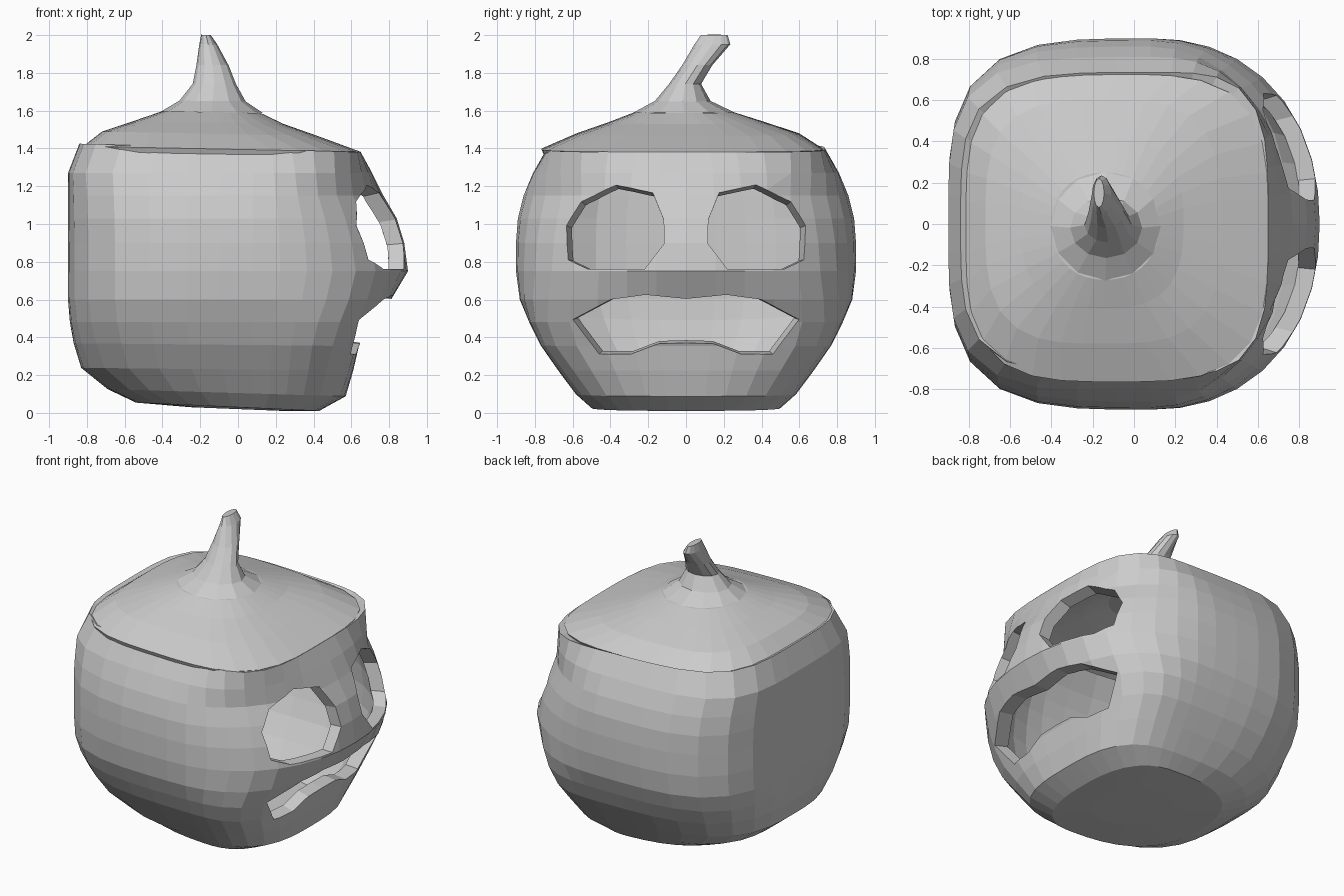
import bpy, bmesh
from math import cos, sin, pi

if "Cube" in bpy.data.objects:
    bpy.data.objects.remove(bpy.data.objects["Cube"])


def ring_points(z, x0, x1, y0, y1, nb, nf, mid, segs, tilt=0.0):
    """Squarish outline; nb / nf set how square the back (-x) and face (+x) halves are."""
    pts, cy, ry = [], (y0 + y1) / 2, (y1 - y0) / 2
    for i in range(segs):
        t = 2 * pi * i / segs
        c, s = cos(t), sin(t)
        n = nf if c >= 0 else nb
        r = (abs(c) ** n + abs(s) ** n) ** (-1 / n)
        x = mid + r * c * ((x1 - mid) if c >= 0 else (mid - x0))
        pts.append((x, cy + r * s * ry, z - tilt * x))
    return pts


def loft(name, rings, cap_start=False, cap_end=False):
    bm = bmesh.new()
    loops = [[bm.verts.new(p) for p in ring] for ring in rings]
    for a, b in zip(loops, loops[1:]):
        for i in range(len(a)):
            j = (i + 1) % len(a)
            bm.faces.new((a[i], a[j], b[j], b[i]))
    if cap_start:
        bm.faces.new(loops[0][::-1])
    if cap_end:
        bm.faces.new(loops[-1])
    bm.normal_update()
    me = bpy.data.meshes.new(name)
    bm.to_mesh(me)
    bm.free()
    ob = bpy.data.objects.new(name, me)
    bpy.context.collection.objects.link(ob)
    return ob


def shell(ob, thickness):
    m = ob.modifiers.new("shell", 'SOLIDIFY')
    m.thickness, m.offset = thickness, -1


def bake(ob):
    bpy.context.view_layer.update()
    me = bpy.data.meshes.new_from_object(
        ob.evaluated_get(bpy.context.evaluated_depsgraph_get()))
    ob.modifiers.clear()
    ob.data = me


def face_cutter(name, outline):
    """Prism along x that narrows towards the inside of the shell."""
    rings = []
    for x in (0.3, 1.1):
        s = 1 + 0.5 * (x - 0.68)
        rings.append([(x, y * s, 0.7 + (z - 0.7) * s) for y, z in outline])
    ob = loft(name, rings, True, True)
    bm = bmesh.new()
    bm.from_mesh(ob.data)
    bmesh.ops.recalc_face_normals(bm, faces=bm.faces)
    bm.to_mesh(ob.data)
    bm.free()
    ob.hide_render = True
    return ob


# Hollow body: z, back x, face x, half width y, squareness back, squareness face, tilt
PROFILE = [
    (0.03, -0.54, 0.43, 0.50, 2.6, 2.6, 0.045), (0.105, -0.69, 0.57, 0.585, 2.9, 3.0, 0.03),
    (0.23, -0.83, 0.61, 0.68, 3.1, 3.4, 0.01), (0.36, -0.87, 0.64, 0.77, 3.3, 3.8, 0.01),
    (0.48, -0.89, 0.70, 0.83, 3.5, 3.5, 0), (0.60, -0.90, 0.81, 0.88, 3.6, 2.6, 0),
    (0.75, -0.90, 0.90, 0.90, 3.6, 2.2, 0), (0.90, -0.90, 0.88, 0.90, 3.6, 2.1, 0),
    (1.03, -0.90, 0.84, 0.89, 3.7, 2.0, 0), (1.15, -0.90, 0.77, 0.86, 3.8, 2.0, 0),
    (1.27, -0.90, 0.71, 0.81, 4.0, 2.5, 0), (1.40, -0.84, 0.65, 0.735, 4.0, 3.8, 0.03)]
SEGS = 36
body_rings = [ring_points(0.02, -0.25, 0.25, -0.25, 0.25, 2.3, 2.3, 0.05, SEGS, 0.04)]
for z, x0, x1, y, nb, nf, tilt in PROFILE:
    body_rings.append(ring_points(z, x0, x1, -y, y, nb, nf, 0.08, SEGS, tilt))
body = loft("pumpkin_body", body_rings, cap_start=True)
shell(body, 0.085)
bake(body)

# Carved eyes and mouth
eye = [(0.105, 0.88), (0.11, 1.0), (0.17, 1.15), (0.37, 1.205), (0.57, 1.13),
       (0.65, 1.0), (0.62, 0.81), (0.50, 0.76), (0.20, 0.755)]
mouth_half = [(0.15, 0.36), (0.30, 0.30), (0.48, 0.295), (0.61, 0.49),
              (0.38, 0.605), (0.20, 0.63)]
mouth = [(0, 0.365)] + mouth_half + [(0, 0.61)] + [(-y, z) for y, z in mouth_half[::-1]]
cutters = [face_cutter("eye_cutter_left", eye),
           face_cutter("eye_cutter_right", [(-y, z) for y, z in eye]),
           face_cutter("mouth_cutter", mouth)]
for c in cutters:
    m = body.modifiers.new("carve", 'BOOLEAN')
    m.operation, m.solver, m.object = 'DIFFERENCE', 'EXACT', c
bake(body)
for c in cutters:
    bpy.data.objects.remove(c)

# Lid: z, x range, y range, squareness
LID = [(1.395, -0.82, 0.65, -0.765, 0.725, 3.5), (1.475, -0.72, 0.42, -0.58, 0.60, 3.3),
       (1.535, -0.55, 0.24, -0.41, 0.42, 2.8), (1.59, -0.40, 0.12, -0.27, 0.25, 2.2)]
lid = loft("pumpkin_lid", [ring_points(z, x0, x1, y0, y1, n, n, (x0 + x1) / 2, SEGS, 0.02)
                           for z, x0, x1, y0, y1, n in LID], cap_end=True)
shell(lid, 0.03)
bake(lid)

# Bent stem flaring out of the lid and leaning to +y
STEM = [(1.59, -0.41, 0.13, -0.275, 0.255), (1.65, -0.31, 0.04, -0.165, 0.13),
        (1.74, -0.24, -0.01, -0.09, 0.08), (1.84, -0.22, -0.05, -0.02, 0.14),
        (1.95, -0.205, -0.11, 0.045, 0.235), (2.00, -0.195, -0.145, 0.08, 0.22)]
loft("pumpkin_stem", [ring_points(z, x0, x1, y0, y1, 2, 2, (x0 + x1) / 2, 12, 0.01)
                      for z, x0, x1, y0, y1 in STEM], True, True)
